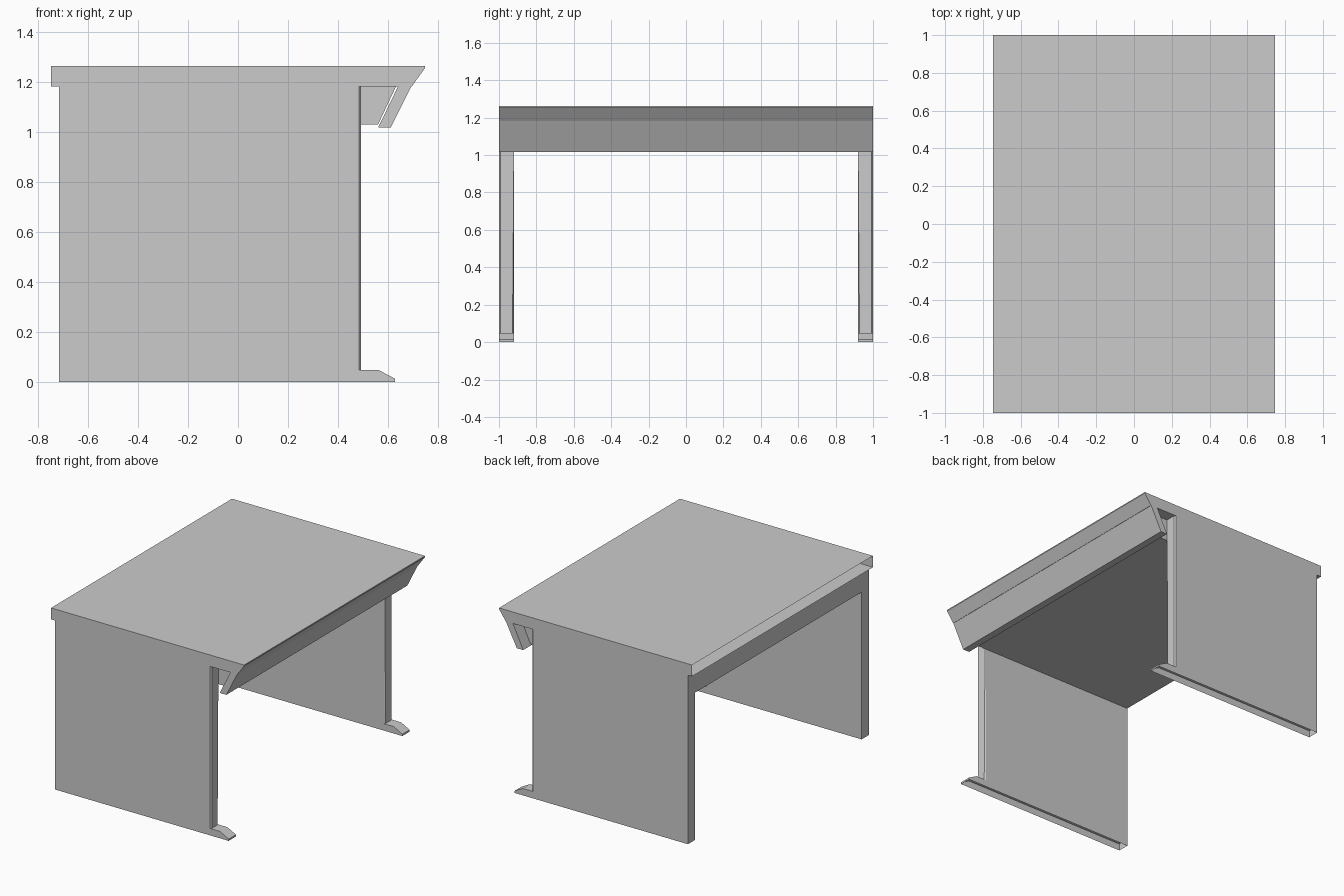
import bpy
import bmesh
from mathutils import Vector

cube = bpy.data.objects.get("Cube")
if cube:
    bpy.data.objects.remove(cube, do_unlink=True)

# single painted finish
grey = bpy.data.materials.new("light_grey")
grey.use_nodes = True
colour = (0.6, 0.6, 0.6, 1.0)
grey.diffuse_color = colour
grey.node_tree.nodes["Principled BSDF"].inputs["Base Color"].default_value = colour


def prism(name, profile, start, end, axis, open_side=None, bevel_rule=None, bevel=0.0):
    """Extrude a flat profile along x or y; optionally open one side or chamfer edges."""
    bm = bmesh.new()

    def place(p, d):
        return Vector((d, p[0], p[1])) if axis == "x" else Vector((p[0], d, p[1]))

    base = bm.faces.new([bm.verts.new(place(p, start)) for p in profile])
    moved = bmesh.ops.extrude_face_region(bm, geom=[base], use_keep_orig=True)["geom"]
    shift = place((0, 0), end - start)
    bmesh.ops.translate(bm, vec=shift, verts=[g for g in moved if isinstance(g, bmesh.types.BMVert)])
    bmesh.ops.recalc_face_normals(bm, faces=bm.faces[:])
    if bevel_rule:
        edges = [e for e in bm.edges if bevel_rule(e)]
        bmesh.ops.bevel(bm, geom=edges, offset=bevel, segments=1, affect="EDGES")
    if open_side:
        bm.normal_update()
        faces = [f for f in bm.faces if f.normal.dot(Vector(open_side)) > 0.99]
        bmesh.ops.delete(bm, geom=faces, context="FACES")
    mesh = bpy.data.meshes.new(name)
    bm.to_mesh(mesh)
    bm.free()
    mesh.materials.append(grey)
    obj = bpy.data.objects.new(name, mesh)
    bpy.context.collection.objects.link(obj)
    return obj


WIDTH, INNER = 1.0, 0.92
BACK, FRONT = -0.715, 0.492
FOOT_TOP, APRON, UNDER, TOP = 0.048, 1.03, 1.182, 1.262

# tabletop shell with a raked front edge and an open rear end
prism("tabletop",
      [(-0.747, UNDER), (0.695, UNDER), (0.747, TOP - 0.008), (0.747, TOP), (-0.747, TOP)],
      -WIDTH, WIDTH, "y", open_side=(-1, 0, 0))

# side panels joined by the deep box under the top
half = [(INNER, APRON), (INNER, FOOT_TOP), (WIDTH, FOOT_TOP), (WIDTH, UNDER)]
frame = half + [(-y, z) for y, z in reversed(half)]


def front_leg_edge(e):
    a, b = (v.co for v in e.verts)
    return min(a.x, b.x) > FRONT - 0.001 and abs(a.y - b.y) < 0.001


prism("side_panels_and_box", frame, BACK, FRONT, "x",
      bevel_rule=front_leg_edge, bevel=0.008)

# box nose between the side panels
prism("box_nose", [(FRONT - 0.02, APRON), (0.56, APRON), (0.632, UNDER), (FRONT - 0.02, UNDER)],
      -INNER, INNER, "y")

# slanted front board
prism("front_board", [(0.56, 1.017), (0.61, 1.017), (0.693, UNDER), (0.64, UNDER)],
      -WIDTH, WIDTH, "y")

# hollow runner feet with sloping toes
foot = [(BACK, 0), (0.628, 0), (0.628, 0.013), (0.562, FOOT_TOP), (BACK, FOOT_TOP)]
for side, name in ((1, "left_foot"), (-1, "right_foot")):
    prism(name, foot, side * INNER, side * WIDTH, "y", open_side=(0, 0, -1))
